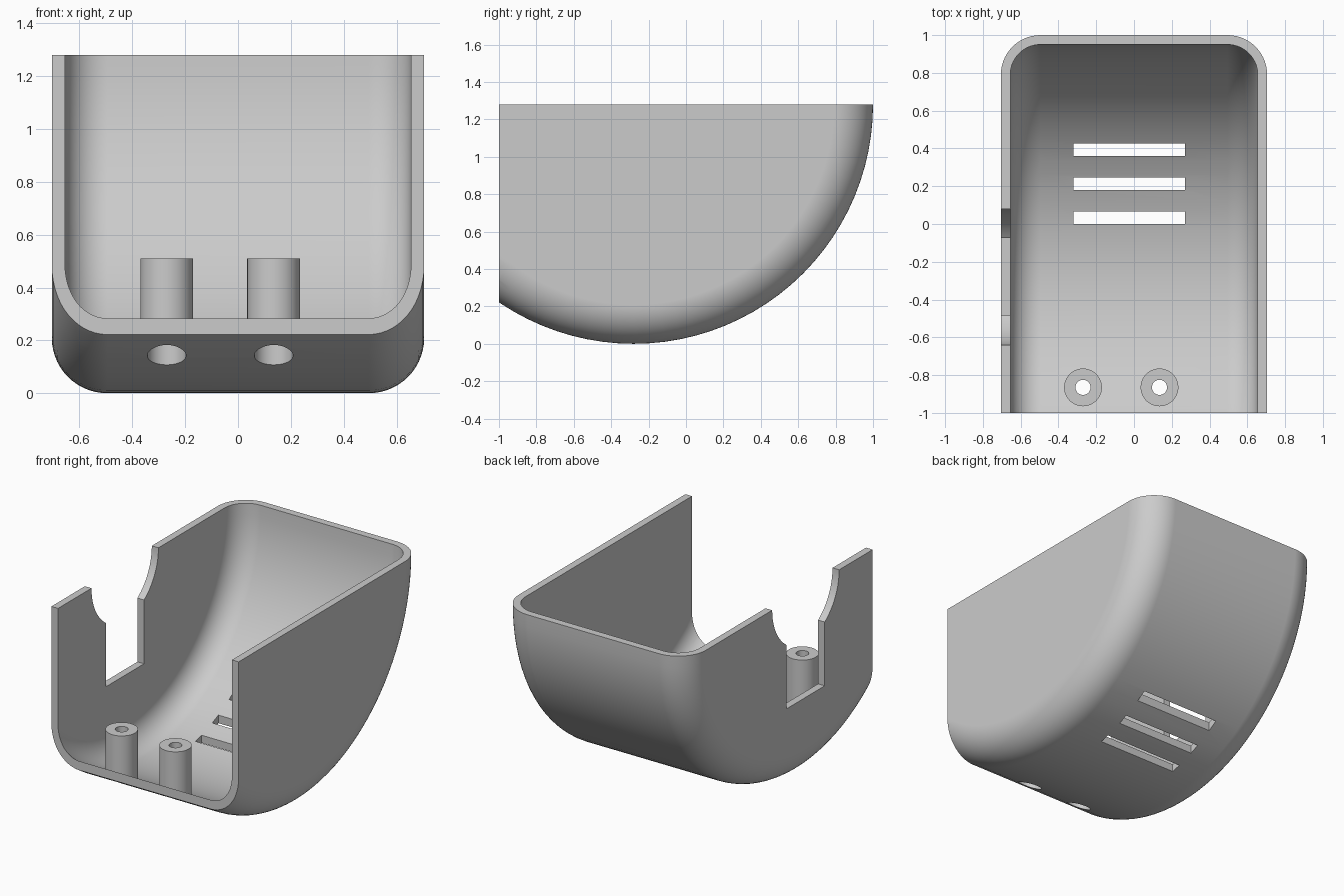
import bpy, bmesh, math
from mathutils import Matrix, Vector

if "Cube" in bpy.data.objects:
    bpy.data.objects.remove(bpy.data.objects["Cube"])

# Main sizes
HALF_W, RADIUS, FILLET, WALL = 0.705, 1.28, 0.21, 0.05
AXIS_Y, AXIS_Z = -0.28, 1.28
BOSS_X, BOSS_Y = (-0.27, 0.135), -0.865

grey = bpy.data.materials.new("light grey plastic")
grey.use_nodes = True
colour = (0.6, 0.6, 0.6, 1)
grey.diffuse_color = colour
grey.node_tree.nodes["Principled BSDF"].inputs["Base Color"].default_value = colour


def make_object(name, bm):
    bmesh.ops.recalc_face_normals(bm, faces=bm.faces[:])
    mesh = bpy.data.meshes.new(name)
    bm.to_mesh(mesh)
    bm.free()
    mesh.materials.append(grey)
    obj = bpy.data.objects.new(name, mesh)
    bpy.context.collection.objects.link(obj)
    return obj


def drum(half_w, radius, fillet, steps=96):
    """Round-edged drum lying along x."""
    pts = [(-half_w, 0)]
    corner = [(half_w - fillet + fillet * math.sin(a), radius - fillet + fillet * math.cos(a))
              for a in (math.pi / 2 * i / 14 for i in range(15))]
    pts += [(-x, r) for x, r in reversed(corner)] + corner + [(half_w, 0)]
    bm = bmesh.new()
    verts = [bm.verts.new((x, AXIS_Y + r, AXIS_Z)) for x, r in pts]
    edges = [bm.edges.new(pair) for pair in zip(verts, verts[1:])]
    bmesh.ops.spin(bm, geom=verts + edges, cent=(0, AXIS_Y, AXIS_Z), axis=(1, 0, 0),
                   angle=2 * math.pi, steps=steps)
    bmesh.ops.remove_doubles(bm, verts=bm.verts[:], dist=0.0001)
    # Merge each flat end into one face
    bmesh.ops.recalc_face_normals(bm, faces=bm.faces[:])
    for side in (-1, 1):
        ends = [f for f in bm.faces if f.normal.x * side > 0.9999]
        bmesh.ops.dissolve_faces(bm, faces=ends, use_verts=True)
    return bm


def trim(bm, point, normal):
    """Cut away everything on the normal side and cap the cut."""
    bmesh.ops.bisect_plane(bm, geom=bm.verts[:] + bm.edges[:] + bm.faces[:], dist=0.00001,
                           plane_co=point, plane_no=normal, clear_outer=True)
    bmesh.ops.holes_fill(bm, edges=[e for e in bm.edges if e.is_boundary], sides=0)


def cylinder(name, x, y, radius, z0, z1):
    bm = bmesh.new()
    bmesh.ops.create_cone(bm, cap_ends=True, segments=48, radius1=radius, radius2=radius,
                          depth=z1 - z0, matrix=Matrix.Translation((x, y, (z0 + z1) / 2)))
    return make_object(name, bm)


def box(name, x0, x1, y0, y1, z0, z1):
    bm = bmesh.new()
    size = Matrix.Diagonal((x1 - x0, y1 - y0, z1 - z0, 1))
    place = Matrix.Translation(((x0 + x1) / 2, (y0 + y1) / 2, (z0 + z1) / 2))
    bmesh.ops.create_cube(bm, size=1, matrix=place @ size)
    return make_object(name, bm)


def subtract(target, cutter):
    mod = target.modifiers.new("cut", "BOOLEAN")
    mod.operation, mod.solver, mod.object = "DIFFERENCE", "EXACT", cutter
    bpy.context.view_layer.objects.active = target
    bpy.ops.object.modifier_apply(modifier=mod.name)
    bpy.data.objects.remove(cutter)


# Outer body: drum trimmed flat at the top and open front
bm = drum(HALF_W, RADIUS, FILLET)
trim(bm, (0, 0, AXIS_Z), (0, 0, 1))
trim(bm, (0, -1, 0), (0, -1, 0))
shell = make_object("housing_shell", bm)

# Cavity, leaving the two screw posts standing
cavity = make_object("cavity", drum(HALF_W - WALL, RADIUS - WALL, FILLET - WALL))
for x in BOSS_X:
    subtract(cavity, cylinder("post", x, BOSS_Y, 0.1, -0.2, 0.51))
subtract(shell, cavity)

# Screw holes with wider recesses underneath
for x in BOSS_X:
    subtract(shell, cylinder("screw_hole", x, BOSS_Y, 0.04, -0.2, 0.7))
    subtract(shell, cylinder("screw_recess", x, BOSS_Y, 0.073, -0.2, 0.4))

# Vent slots through the floor
for y in (0.0, 0.18, 0.36):
    subtract(shell, box("vent", -0.32, 0.27, y, y + 0.065, -0.2, 0.6))

# Side notch: round opening above a straight slot
R, SLOT = 0.36, 0.205
end = math.acos(SLOT / R)
half = [(R, 1.5)] + [(R * math.cos(end * i / 14), AXIS_Z - R * math.sin(end * i / 14))
                     for i in range(15)] + [(SLOT, 0.55)]
outline = half + [(-y, z) for y, z in reversed(half)]
bm = bmesh.new()
face = bm.faces.new([bm.verts.new((-0.9, AXIS_Y + y, z)) for y, z in outline])
side = bmesh.ops.extrude_face_region(bm, geom=[face])["geom"]
bmesh.ops.translate(bm, vec=Vector((0.4, 0, 0)),
                    verts=[v for v in side if isinstance(v, bmesh.types.BMVert)])
subtract(shell, make_object("notch", bm))

# Smooth curves, crisp edges
for obj in bpy.context.selected_objects:
    obj.select_set(False)
shell.select_set(True)
bpy.context.view_layer.objects.active = shell
bpy.ops.object.shade_smooth_by_angle(angle=math.radians(30))
weighted = shell.modifiers.new("even shading", "WEIGHTED_NORMAL")
weighted.keep_sharp = True
